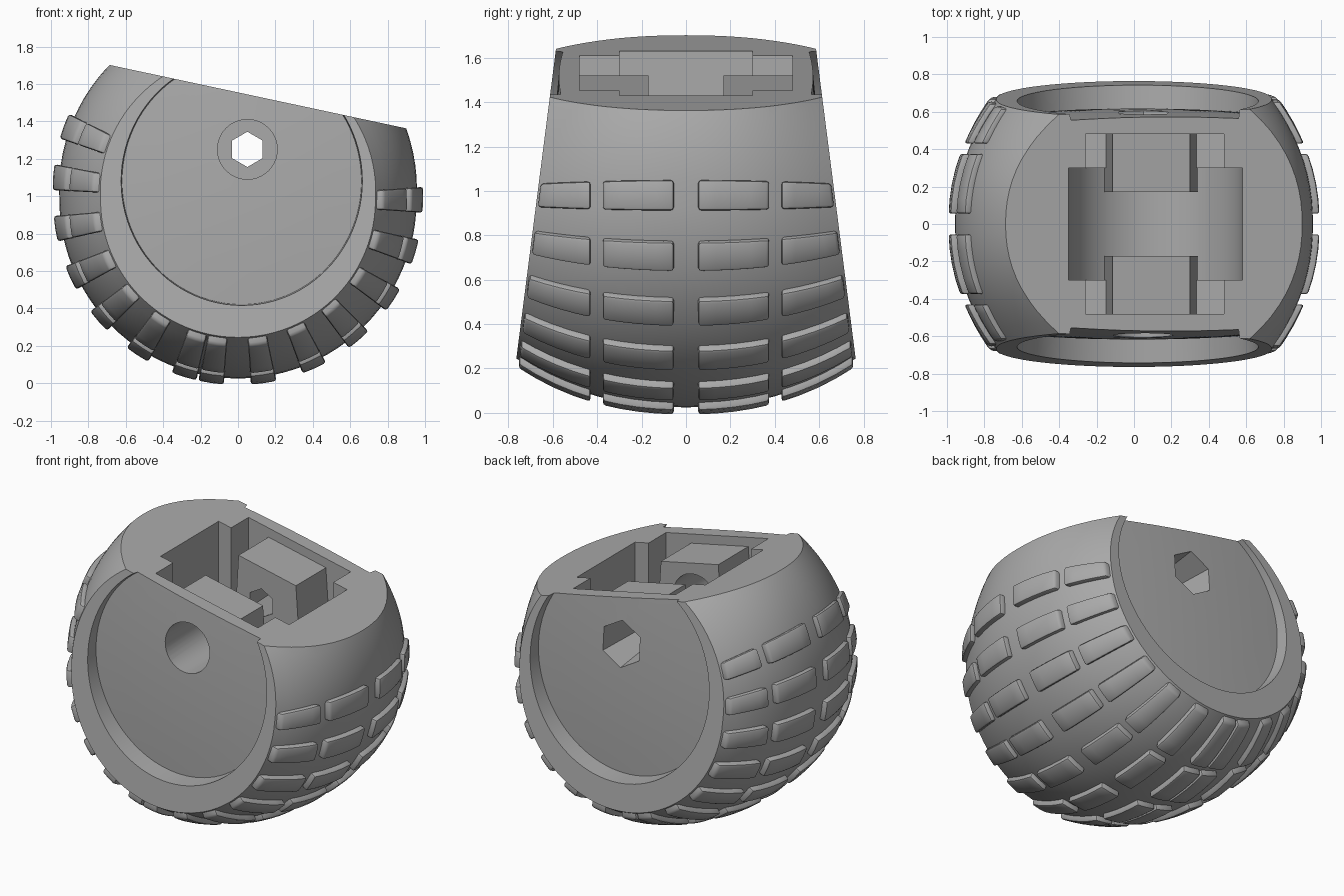
import bpy, bmesh, math
from mathutils import Matrix, Vector

if "Cube" in bpy.data.objects:
    bpy.data.objects.remove(bpy.data.objects["Cube"], do_unlink=True)

grey = bpy.data.materials.new("plain grey")
grey.use_nodes = True
COLOUR = (0.4, 0.4, 0.4, 1)
grey.diffuse_color = COLOUR
next(n for n in grey.node_tree.nodes if n.type == 'BSDF_PRINCIPLED').inputs["Base Color"].default_value = COLOUR

CZ = 0.98                       # height of the wheel axis
TILT = math.atan(0.2138)        # slope of the flat top
SEGS = 96


def top_z(x):
    return 1.5546 - 0.2138 * x


def half_width(z):
    return 0.765 - 0.128 * (z - 0.24)


def tread_point(angle, v=None, y=None, lift=0.0):
    """Point on the barrel at share v of the half width, or at fixed y."""
    s = math.sin(angle)
    grow = 1 + 0.06 * max(0, s)
    w = half_width(CZ + 0.87 * s)
    for _ in range(3):
        share = abs(y) / w if v is None else abs(v)
        r = (0.955 - 0.22 * share ** 2.2) * grow + lift
        w = half_width(CZ + r * s)
    return Vector((r * math.cos(angle), y if v is None else v * w, CZ + r * s))


def hub_point(angle, r, side, on_ring):
    """Point on the recessed hub disc, or on the ring around it."""
    x = 0.02 + r * math.cos(angle)
    z = 1.08 + r * 1.03 * math.sin(angle)
    if on_ring:
        y = half_width(z)
    else:
        y = 0.615 - 0.05 * (z - 0.42) + 0.025 * (1 - (r / 0.64) ** 2)
    return Vector((x, side * y, z))


def finish(bm, name):
    bmesh.ops.recalc_face_normals(bm, faces=bm.faces)
    mesh = bpy.data.meshes.new(name)
    bm.to_mesh(mesh)
    bm.free()
    mesh.materials.append(grey)
    ob = bpy.data.objects.new(name, mesh)
    bpy.context.collection.objects.link(ob)
    return ob


def activate(ob):
    bpy.ops.object.select_all(action='DESELECT')
    ob.select_set(True)
    bpy.context.view_layer.objects.active = ob


def combine(ob, tool, operation='DIFFERENCE'):
    tool.hide_render = True
    mod = ob.modifiers.new("shape", 'BOOLEAN')
    mod.operation, mod.solver, mod.object = operation, 'EXACT', tool
    activate(ob)
    bpy.ops.object.modifier_apply(modifier=mod.name)
    bpy.data.objects.remove(tool, do_unlink=True)


def box(x0, x1, y0, y1, z0, z1, name="cutter"):
    bm = bmesh.new()
    bmesh.ops.create_cube(bm, size=1)
    for p in bm.verts:
        p.co = ((x0 + x1) / 2 + p.co.x * (x1 - x0), (y0 + y1) / 2 + p.co.y * (y1 - y0),
                (z0 + z1) / 2 + p.co.z * (z1 - z0))
    return finish(bm, name)


def rod(x, z, y0, y1, r0, r1, sides):
    """Cone or cylinder along y, radius r0 at y0 and r1 at y1."""
    bm = bmesh.new()
    place = Matrix.Translation((x, (y0 + y1) / 2, z)) @ Matrix.Rotation(-math.pi / 2, 4, 'X')
    bmesh.ops.create_cone(bm, cap_ends=True, segments=sides, radius1=r0, radius2=r1,
                          depth=y1 - y0, matrix=place)
    return finish(bm, "cutter")


# Barrel body with tapered sides and recessed hub discs
angles = [2 * math.pi * i / SEGS for i in range(SEGS)]
hub = [(0.1, False), (0.3, False), (0.48, False), (0.64, False), (0.645, True)]
rings = [[hub_point(a, r, -1, rim) for a in angles] for r, rim in hub]
rings += [[tread_point(a, v=k / 10) for a in angles] for k in range(-10, 11)]
rings += [[hub_point(a, r, 1, rim) for a in angles] for r, rim in reversed(hub)]
bm = bmesh.new()
loops = [[bm.verts.new(p) for p in ring] for ring in rings]
for a, b in zip(loops, loops[1:]):
    for i in range(SEGS):
        j = (i + 1) % SEGS
        bm.faces.new((a[i], a[j], b[j], b[i]))
bm.faces.new(loops[0])
bm.faces.new(loops[-1])
body = finish(bm, "wheel_body")

# Sloping flat top
lid = box(-2, 2, -1, 1, 0, 1)
lid.matrix_world = Matrix.Translation((0, 0, top_z(0))) @ Matrix.Rotation(TILT, 4, 'Y')
bpy.context.view_layer.update()
combine(body, lid)

# Stepped pocket with a rounded floor
combine(body, box(-0.35, 0.58, -0.3, 0.3, 1.2, 2))
combine(body, rod(0.115, 1.2, -0.3, 0.3, 0.4649, 0.4649, 64))
combine(body, box(-0.26, 0.48, -0.48, 0.48, 0.95, 2))

# Axle bosses, flared towards the floor
for side in (-1, 1):
    ys = sorted((side * 0.17, side * 0.5))
    boss = box(-0.115, 0.3, ys[0], ys[1], 0.7, 2, "axle_boss")
    for p in boss.data.vertices:
        if p.co.z > 1:
            p.co.z = top_z(p.co.x) - 0.06
        else:
            p.co.x += 0.05 if p.co.x > 0 else -0.05
    combine(body, boss, 'UNION')

# Round axle hole in front, tapered six-sided one behind
combine(body, rod(0.05, 1.25, -0.9, -0.1, 0.16, 0.16, 40))
combine(body, rod(0.05, 1.25, 0.1, 0.7, 0.085, 0.165, 6))
activate(body)
bpy.ops.object.shade_smooth_by_angle(angle=math.radians(28))

# Tread blocks: two runs of rows, four blocks across
rows = [-16.4 * i for i in range(7)] + [-107 - 16 * i for i in range(7)]
columns = [(0.055, 0.375), (0.43, None)]
U, T = 5, 3
bm = bmesh.new()
for row in rows:
    for start, end in columns:
        for side in (-1, 1):
            layers = []
            for lift in (-0.03, 0.036):
                grid = []
                for i in range(U):
                    line = []
                    for j in range(T):
                        a = math.radians(row + 4 * (j - 1))
                        stop = end or abs(tread_point(a, v=0.985).y)
                        y = start + (stop - start) * i / (U - 1)
                        line.append(bm.verts.new(tread_point(a, y=side * y, lift=lift)))
                    grid.append(line)
                layers.append(grid)
            low, high = layers
            for grid in layers:
                for i in range(U - 1):
                    for j in range(T - 1):
                        bm.faces.new((grid[i][j], grid[i + 1][j], grid[i + 1][j + 1], grid[i][j + 1]))
            for i in range(U - 1):
                for j in (0, T - 1):
                    bm.faces.new((low[i][j], low[i + 1][j], high[i + 1][j], high[i][j]))
            for j in range(T - 1):
                for i in (0, U - 1):
                    bm.faces.new((low[i][j], low[i][j + 1], high[i][j + 1], high[i][j]))
treads = finish(bm, "tread_blocks")
bevel = treads.modifiers.new("soft edges", 'BEVEL')
bevel.width, bevel.segments, bevel.limit_method = 0.014, 2, 'ANGLE'
bevel.angle_limit = math.radians(40)
activate(treads)
bpy.ops.object.modifier_apply(modifier=bevel.name)
bpy.ops.object.shade_smooth_by_angle(angle=math.radians(35))
